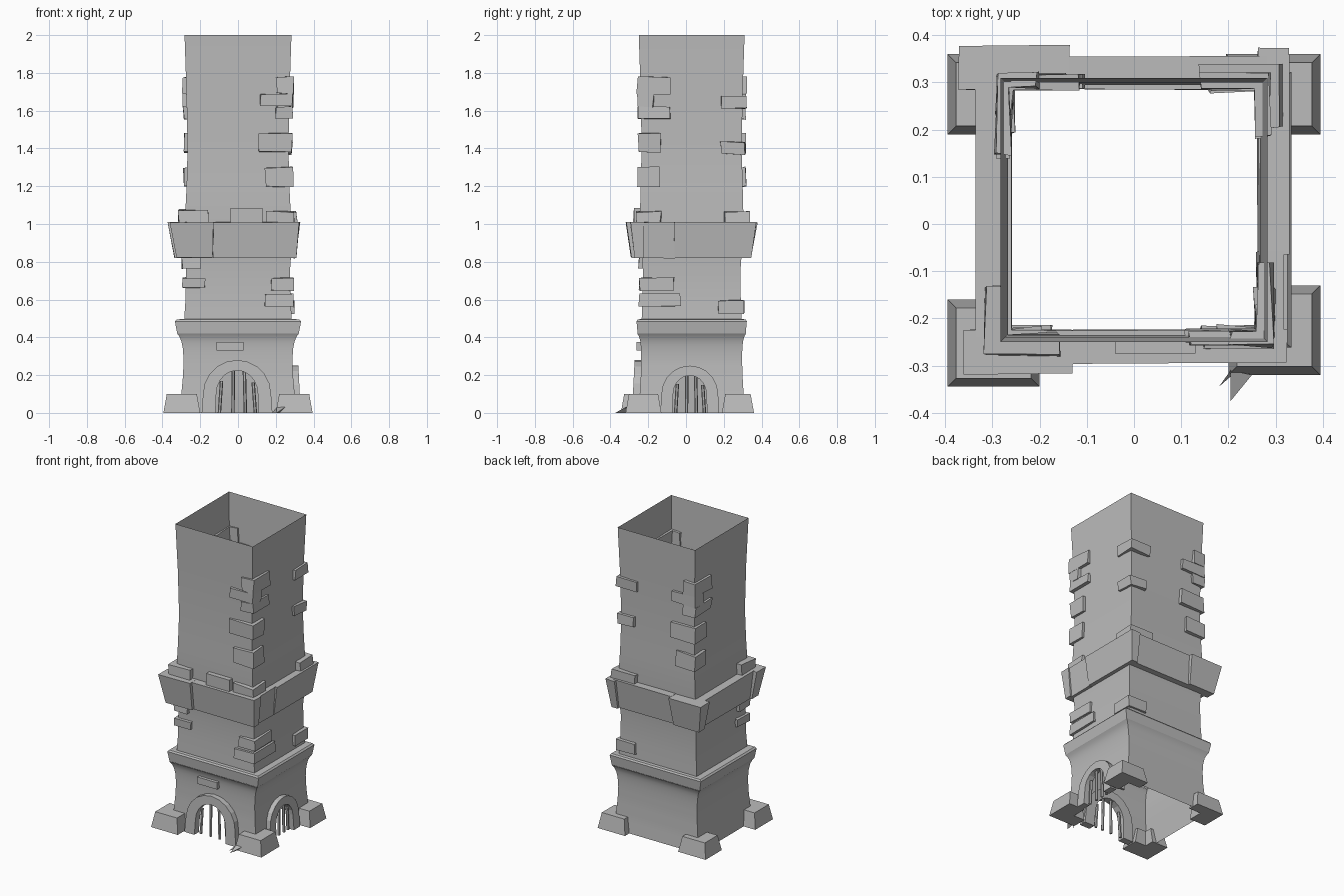
import bpy, bmesh, math, random

if "Cube" in bpy.data.objects:
    bpy.data.objects.remove(bpy.data.objects["Cube"])

random.seed(4)
CY = 0.03                       # tower axis sits slightly behind the origin
stone = bpy.data.materials.new("grey_stone")
stone.diffuse_color = (0.5, 0.5, 0.5, 1)
stone.use_nodes = True
stone.node_tree.nodes["Principled BSDF"].inputs["Base Color"].default_value = stone.diffuse_color


def make(name, verts, faces, smooth=False, fix=True):
    me = bpy.data.meshes.new(name)
    me.from_pydata(verts, [], faces)
    bm = bmesh.new()
    bm.from_mesh(me)
    if fix:
        bmesh.ops.recalc_face_normals(bm, faces=bm.faces)
    for f in bm.faces:
        f.smooth = smooth
    bm.to_mesh(me)
    bm.free()
    me.materials.append(stone)
    ob = bpy.data.objects.new(name, me)
    bpy.context.collection.objects.link(ob)
    if smooth:
        bpy.ops.object.select_all(action='DESELECT')
        ob.select_set(True)
        bpy.context.view_layer.objects.active = ob
        bpy.ops.object.shade_smooth_by_angle(angle=math.radians(30))
    return ob


def loft(name, prof, n=1, hole=None, smooth=True):
    """Open square tube through (z, half x, half y) rings; hole(x, y, z) drops faces."""
    verts, faces, m = [], [], 4 * n
    for z, hx, hy in prof:
        cs = [(-1, -1), (1, -1), (1, 1), (-1, 1)]
        for k in range(4):
            (ax, ay), (bx, by) = cs[k], cs[(k + 1) % 4]
            for i in range(n):
                t = i / n
                verts.append((hx * (ax + (bx - ax) * t), CY + hy * (ay + (by - ay) * t), z))
    for r in range(len(prof) - 1):
        for i in range(m):
            j = (i + 1) % m
            f = (r * m + i, r * m + j, (r + 1) * m + j, (r + 1) * m + i)
            c = [sum(verts[v][a] for v in f) / 4 for a in range(3)]
            if not (hole and hole(*c)):
                faces.append(f)
    return make(name, verts, faces, smooth, fix=False)


def prism(name, low, high, z0, z1, jit=0.0):
    """Solid between two matching outlines."""
    n = len(low)
    r = lambda: random.uniform(-jit, jit)
    verts = [(x + r(), y + r(), z0 + r()) for x, y in low] + [(x + r(), y + r(), z1 + r()) for x, y in high]
    faces = [tuple(range(n)), tuple(range(n, 2 * n))]
    faces += [(i, (i + 1) % n, n + (i + 1) % n, n + i) for i in range(n)]
    return make(name, verts, faces)


def rect(x0, x1, y0, y1):
    return [(x0, y0), (x1, y0), (x1, y1), (x0, y1)]


SHAFT = [(.49, .285, .265), (.6, .278, .26), (.75, .275, .258), (.82, .28, .263), (1.0, .282, .275),
         (1.2, .272, .27), (1.4, .267, .265), (1.7, .273, .27), (2, .283, .28)]


def half(z):
    for a, b in zip(SHAFT, SHAFT[1:]):
        if z <= b[0]:
            t = max(0, (z - a[0]) / (b[0] - a[0]))
            return a[1] + (b[1] - a[1]) * t, a[2] + (b[2] - a[2]) * t


# door openings: direction, centre, half width outer/inner, top outer/inner, depth in/out
DOORS = {"front": (-.005, .18, .11, .28, .225, .225, .272),
         "right": (.02, .15, .088, .25, .198, .275, .318)}


def in_door(x, y, z):
    for side, (c, wo, wi, ho, hi, d0, d1) in DOORS.items():
        u, d = (x, -y) if side == "front" else (y, x)
        w, h = (wo + wi) / 2, (ho + hi) / 2
        if d > d0 - .01 and abs(u - c) < w and z < .1 + (h - .1) * math.sqrt(1 - ((u - c) / w) ** 2):
            return True
    return False


# walls
base_key = [(0, .31, .285), (.1, .3, .275), (.2, .291, .269), (.28, .288, .267), (.34, .292, .268),
            (.38, .3, .272), (.405, .311, .279), (.42, .322, .288)]
base_prof = []
for a, b in zip(base_key, base_key[1:]):
    k = max(1, round((b[0] - a[0]) / .025))
    base_prof += [tuple(p + (q - p) * i / k for p, q in zip(a, b)) for i in range(k)]
base_prof.append(base_key[-1])
loft("base_wall", base_prof, 24, in_door)
loft("ledge", [(.42, .322, .286), (.485, .334, .292), (.495, .325, .285), (.497, .284, .263)], smooth=False)
loft("shaft_wall", SHAFT)

# arches and gate bars
for side, (c, wo, wi, ho, hi, d0, d1) in DOORS.items():
    place = (lambda u, d, z: (u, -d, z)) if side == "front" else (lambda u, d, z: (d, u, z))

    def outline(w, h, seg=10):
        pts = [(c + w * 1.04, 0)]
        pts += [(c + w * math.cos(math.pi * i / seg), .1 + (h - .1) * math.sin(math.pi * i / seg)) for i in range(seg + 1)]
        return pts + [(c - w * 1.04, 0)]
    o, i_ = outline(wo, ho), outline(wi, hi)
    n = len(o)
    lean = lambda z: .014 * (1 - z / .28)
    verts = [place(u, d + lean(z), z) for d in (d0, d1) for line in (o, i_) for u, z in line]
    faces = []
    for a, b in ((0, n), (2 * n, 3 * n), (0, 2 * n), (n, 3 * n)):
        faces += [(a + k, a + k + 1, b + k + 1, b + k) for k in range(n - 1)]
    faces += [(k, n + k, 3 * n + k, 2 * n + k) for k in (0, n - 1)]
    make(side + "_door_arch", verts, faces)
    for t in (-.85, -.2, .4, .88):
        u, top = c + t * wi, .1 + (hi - .095) * math.sqrt(1 - t * t)
        v = [place(u * 1 + (-.12 * t * wi if z else 0) + .009 * math.cos(q), d0 + .022 + .009 * math.sin(q), z)
             for z in (0, top) for q in [math.pi / 3 * k for k in range(6)]]
        f = [(k, (k + 1) % 6, 6 + (k + 1) % 6, 6 + k) for k in range(6)]
        make(side + "_gate_bar", v, f + [tuple(range(6)), tuple(range(6, 12))])


def corner(name, sx, sy, z0, z1, lx, ly, out=.018, jit=.005, wall=None, taper=0.0, deep=.012):
    """L-shaped stone hugging a corner; lx, ly are its arm lengths along each wall."""
    hx, hy = wall or half((z0 + z1) / 2)
    ox, oy = (out if isinstance(out, tuple) else (out, out))

    def ell(s):
        X, Y, ix, iy = hx + ox - s, hy + oy - s, hx - deep, hy - deep
        ex, ey = hx - lx + s, hy - ly + s
        return [(sx * x, CY + sy * y) for x, y in
                [(X, Y), (ex, Y), (ex, iy), (ix, iy), (ix, ey), (X, ey)]]
    prism(name, ell(0), ell(taper), z0, z1, jit)


# foot stones
for sx, sy, ox, oy, lx, ly in ((-1, -1, .085, .09, .11, .095), (1, -1, .085, .065, .11, .125),
                               (1, 1, .085, .045, .115, .125), (-1, 1, .085, .045, .115, .125)):
    corner("foot_stone", sx, sy, 0, .1, lx, ly, (ox, oy), 0, (.31, .285), .018, .03)
# thin broken splinter beside the front right foot
make("splinter", [(.18, -.345, 0), (.205, -.31, .03), (.25, -.32, .03), (.205, -.375, 0), (.22, -.31, .0)],
     [(0, 1, 4), (3, 2, 4), (3, 2, 1)], fix=False)

# corner stones: z range and arm lengths along x and y
tall = ((1.69, 1.78, .07, .155), (1.62, 1.69, .155, .065), (1.555, 1.62, .07, .155),
        (1.38, 1.48, .16, .105), (1.2, 1.3, .125, .1))
for z0, z1, lx, ly in tall:
    corner("corner_stone", 1, -1, z0, z1, lx, ly)
    corner("corner_stone", -1, 1, z0, z1, lx, ly)
for sx, sy, z0, z1, lx, ly in ((1, -1, 1.0, 1.065, .13, .11), (1, -1, .65, .715, .1, .165), (1, -1, .565, .63, .135, .2),
                               (1, 1, 1.61, 1.675, .13, .115), (1, 1, 1.37, 1.435, .1, .11),
                               (1, 1, .525, .595, .12, .12),
                               (-1, -1, .665, .715, .1, .11), (-1, -1, .765, .83, .08, .1)):
    corner("corner_stone", sx, sy, z0, z1, lx, ly)
corner("corner_stone", -1, -1, 1.0, 1.075, .12, .11, .035)
corner("corner_stone", 1, 1, 1.0, 1.065, .14, .1, .032)

# collar of leaning slabs
for name, lo, hi in (
        ("front", (-.13, .31, -.27, -.225), (-.13, .325, -.295, -.225)),
        ("front_left", (-.325, -.135, -.29, -.225), (-.36, -.13, -.318, -.225)),
        ("left", (-.31, -.26, -.23, .29), (-.335, -.26, -.24, .3)),
        ("back_left", (-.335, -.15, .285, .345), (-.372, -.138, .285, .378)),
        ("back", (-.15, .28, .285, .33), (-.14, .28, .285, .355)),
        ("right_back", (.26, .305, -.06, .345), (.265, .33, -.065, .373)),
        ("right_front", (.26, .3, -.245, -.06), (.265, .318, -.255, -.06))):
    prism(name + "_collar_slab", rect(*lo), rect(*hi), .82, 1.01, .002)

# single stones on the front
prism("front_stone", rect(-.04, .13, -.275, -.235), rect(-.04, .13, -.275, -.235), 1.0, 1.085)
prism("keystone_plate", rect(-.115, .03, -.262, -.225), rect(-.115, .03, -.262, -.225), .33, .375)
